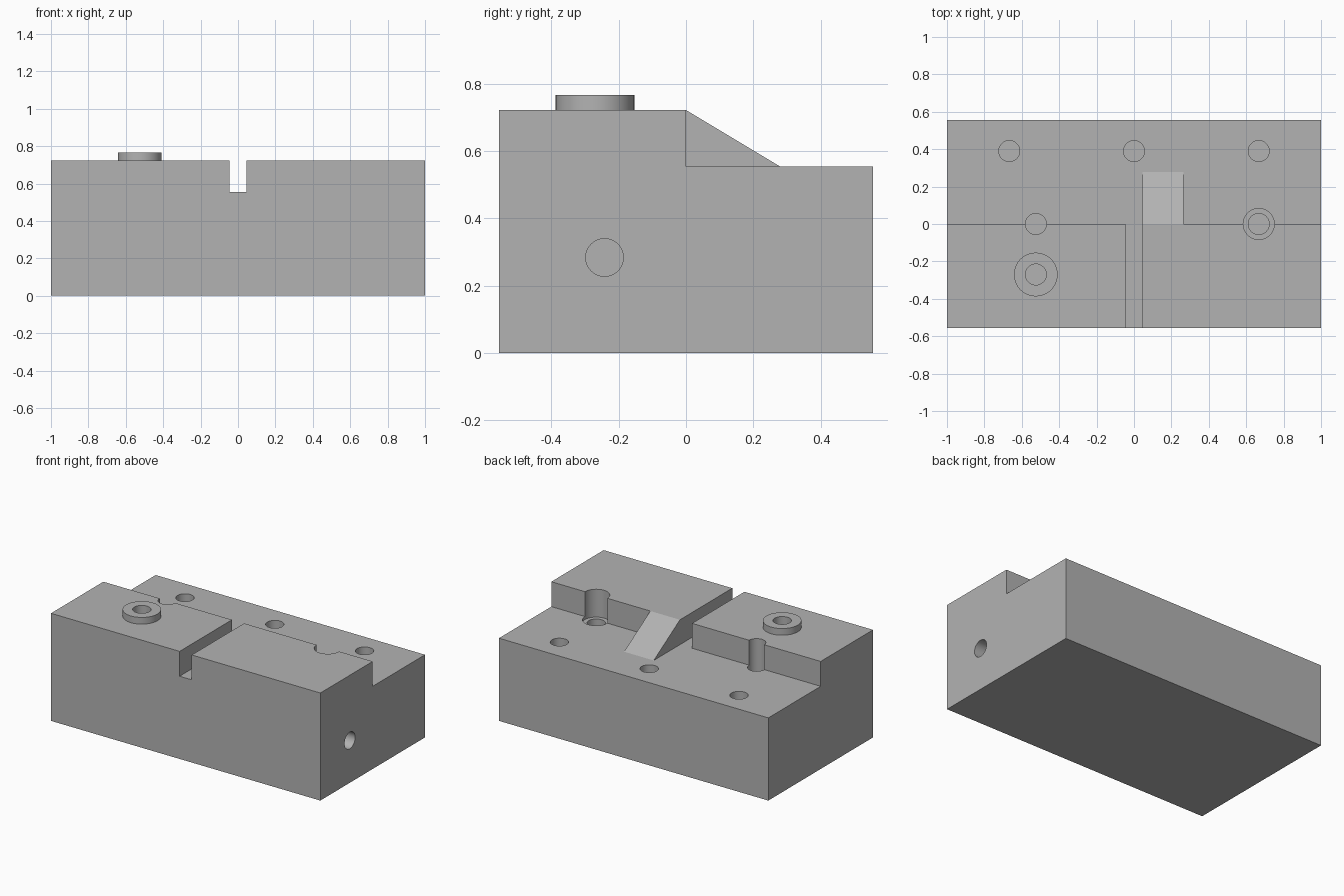
import bpy
import bmesh
import math
from mathutils import Matrix

old = bpy.data.objects.get("Cube")
if old:
    bpy.data.objects.remove(old, do_unlink=True)

FRONT, BACK = -0.555, 0.555
LEDGE, TOP, BOSS_TOP = 0.555, 0.722, 0.767
BORE = 0.056

grey = bpy.data.materials.new("machined_grey")
grey.use_nodes = True
grey.diffuse_color = (0.45, 0.45, 0.45, 1)
grey.node_tree.nodes["Principled BSDF"].inputs["Base Color"].default_value = (0.45, 0.45, 0.45, 1)


def make_object(name, bm):
    bmesh.ops.recalc_face_normals(bm, faces=bm.faces)
    mesh = bpy.data.meshes.new(name)
    bm.to_mesh(mesh)
    bm.free()
    mesh.materials.append(grey)
    obj = bpy.data.objects.new(name, mesh)
    bpy.context.collection.objects.link(obj)
    return obj


def prism(name, profile, x0, x1):
    """Extrude a (y, z) profile along x."""
    bm = bmesh.new()
    face = bm.faces.new([bm.verts.new((x0, y, z)) for y, z in profile])
    ext = bmesh.ops.extrude_face_region(bm, geom=[face])
    moved = [v for v in ext["geom"] if isinstance(v, bmesh.types.BMVert)]
    bmesh.ops.translate(bm, verts=moved, vec=(x1 - x0, 0, 0))
    return make_object(name, bm)


def box(name, x0, x1, y0, y1, z0, z1):
    return prism(name, [(y0, z0), (y1, z0), (y1, z1), (y0, z1)], x0, x1)


def cylinder(name, centre, radius, length, axis="Z"):
    bm = bmesh.new()
    turn = Matrix.Rotation(math.pi / 2, 4, "Y") if axis == "X" else Matrix()
    bmesh.ops.create_cone(bm, cap_ends=True, segments=40, radius1=radius, radius2=radius,
                          depth=length, matrix=Matrix.Translation(centre) @ turn)
    return make_object(name, bm)


def combine(target, tool, operation):
    mod = target.modifiers.new(tool.name, "BOOLEAN")
    mod.object, mod.operation, mod.solver = tool, operation, "EXACT"
    bpy.context.view_layer.objects.active = target
    bpy.ops.object.modifier_apply(modifier=mod.name)
    bpy.data.objects.remove(tool, do_unlink=True)


def drill(x, y, bottom, radius=BORE):
    tool = cylinder("drill", (x, y, (bottom + 1) / 2), radius, 1 - bottom)
    combine(block, tool, "DIFFERENCE")


# Block with the sloped profile running its full width
block = prism("mounting_block", [(FRONT, 0), (BACK, 0), (BACK, LEDGE), (0.278, LEDGE),
                                 (0, TOP), (FRONT, TOP)], -1, 1)

# Step on both sides of the ramp, and the slot that splits the raised half
combine(block, box("step_cutter", -1.1, 0.045, 0, 0.6, LEDGE, 0.9), "DIFFERENCE")
combine(block, box("step_cutter", 0.265, 1.1, 0, 0.6, LEDGE, 0.9), "DIFFERENCE")
combine(block, box("slot_cutter", -0.045, 0.045, -0.6, 0.1, LEDGE, 0.9), "DIFFERENCE")

# Raised round boss
combine(block, cylinder("boss", (-0.525, -0.27, (0.65 + BOSS_TOP) / 2), 0.117,
                        BOSS_TOP - 0.65), "UNION")

# Vertical holes: ledge row, step edge, boss
for x in (-0.667, 0, 0.667):
    drill(x, 0.39, 0.25)
drill(-0.525, 0, 0.25)
drill(-0.525, -0.27, 0.4)

# Counterbored hole in the step edge
drill(0.667, 0, LEDGE - 0.02, 0.083)
drill(0.667, 0, 0.25)

# Hole in the side
combine(block, cylinder("side_drill", (0.95, -0.242, 0.284), BORE, 0.6, "X"), "DIFFERENCE")

# Smooth bores, sharp edges
bpy.ops.object.select_all(action="DESELECT")
block.select_set(True)
bpy.context.view_layer.objects.active = block
bpy.ops.object.shade_smooth_by_angle(angle=math.radians(30))
